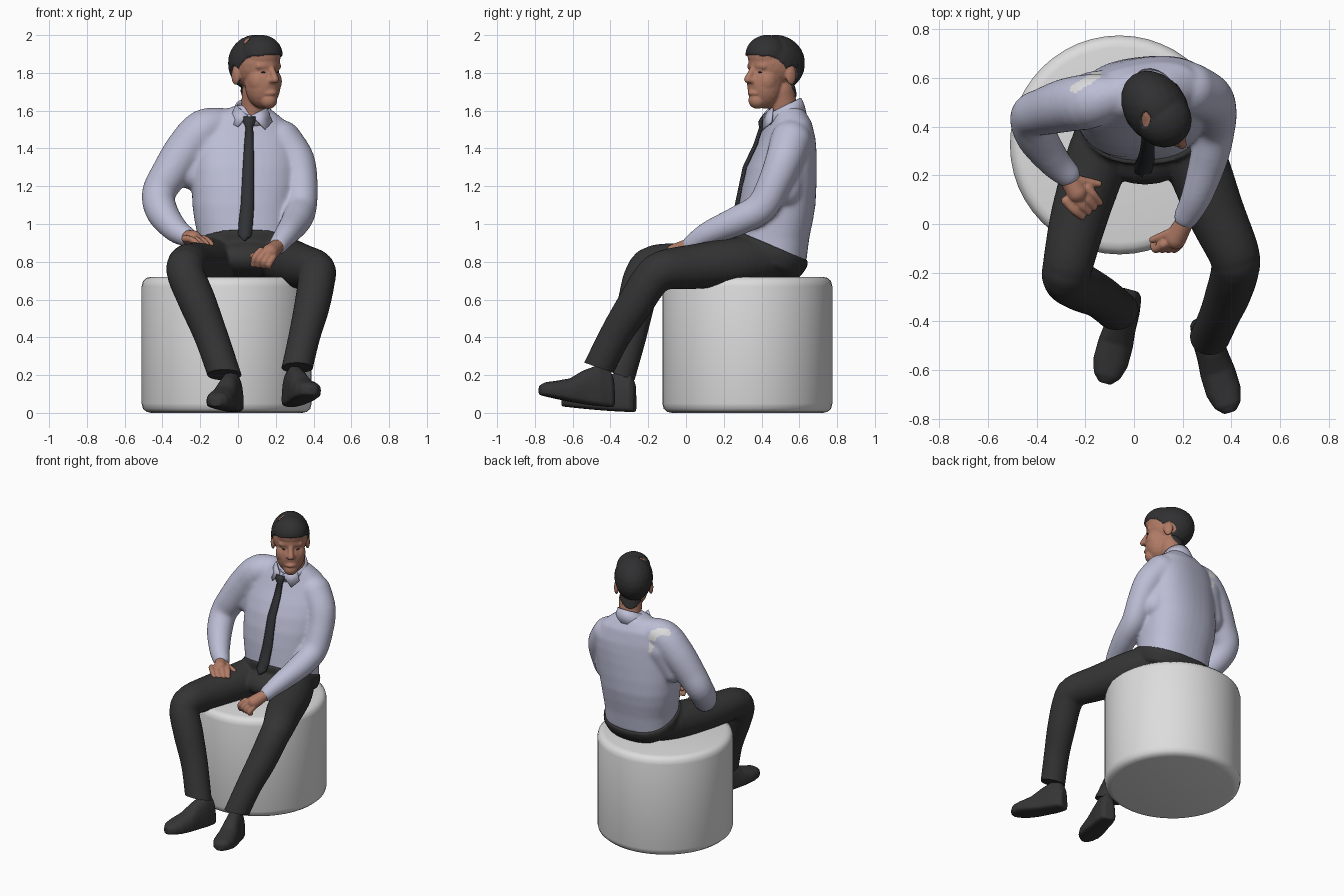
import bpy, bmesh, math
from mathutils import Vector, Matrix

ID = Matrix.Identity(4)


def material(name, rgb):
    m = bpy.data.materials.new(name)
    m.diffuse_color = (*rgb, 1)
    return m


SHIRT = material("shirt lilac", (0.50, 0.51, 0.66))
DARK = material("trouser charcoal", (0.034, 0.034, 0.035))
HAIR = material("hair black", (0.030, 0.030, 0.032))
SKIN = material("skin", (0.43, 0.195, 0.13))
WHITE = material("stool white", (0.72, 0.72, 0.72))
TIE = material("tie black", (0.030, 0.032, 0.036))
SHOE = material("shoe black", (0.036, 0.036, 0.038))


def ball(bm, c, r, M=ID):
    S = Matrix.Diagonal((*r, 1)) if isinstance(r, tuple) else Matrix.Scale(r, 4)
    bmesh.ops.create_icosphere(bm, subdivisions=3, radius=1, matrix=M @ Matrix.Translation(c) @ S)


def sweep(bm, pts, M=ID):
    """Limb: balls of varying radius along a smooth curve, later fused."""
    P = [Vector(p) for p in pts]
    for i in range(len(P) - 1):
        a, b, c, d = P[max(i - 1, 0)], P[i], P[i + 1], P[min(i + 2, len(P) - 1)]
        n = max(2, int((c - b).length / (min(b[3], c[3]) * 0.25)))
        for k in range(n + 1):
            t = k / n
            q = 0.5 * (2 * b + (c - a) * t + (2 * a - 5 * b + 4 * c - d) * t * t
                       + (3 * b - a - 3 * c + d) * t ** 3)
            ball(bm, q.to_3d(), q[3], M)


def loft(bm, rings, caps=True):
    """Skin a list of closed point rings."""
    vs = [[bm.verts.new(p) for p in ring] for ring in rings]
    n = len(vs[0])
    faces = [bm.faces.new((a[i], a[(i + 1) % n], b[(i + 1) % n], b[i]))
             for a, b in zip(vs, vs[1:]) for i in range(n)]
    if caps:
        faces += [bm.faces.new(vs[0]), bm.faces.new(vs[-1])]
    bmesh.ops.recalc_face_normals(bm, faces=faces)


def ring(cx, cy, z, rx, ry, tilt=0, e=0.85, n=40, yaw=0):
    out, w = [], math.radians(yaw)
    for k in range(n):
        a = 2 * math.pi * k / n
        c, s = math.cos(a), math.sin(a)
        dx, dy = rx * math.copysign(abs(c) ** e, c), ry * math.copysign(abs(s) ** e, s)
        out.append((cx + dx * math.cos(w) - dy * math.sin(w),
                    cy + dx * math.sin(w) + dy * math.cos(w), z + tilt * dy))
    return out


def finish(name, bm, mats, voxel=0, smooth=0):
    me = bpy.data.meshes.new(name)
    bm.to_mesh(me)
    bm.free()
    ob = bpy.data.objects.new(name, me)
    bpy.context.collection.objects.link(ob)
    if voxel:  # fuse the overlapping volumes into one skin
        r = ob.modifiers.new("fuse", 'REMESH')
        r.mode, r.voxel_size = 'VOXEL', voxel
        s = ob.modifiers.new("soften", 'SMOOTH')
        s.factor, s.iterations = 0.5, smooth
        dg = bpy.context.evaluated_depsgraph_get()
        new = bpy.data.meshes.new_from_object(ob.evaluated_get(dg))
        ob.modifiers.clear()
        ob.data = new
    ob.data.materials.clear()
    for m in mats:
        ob.data.materials.append(m)
    ob.data.polygons.foreach_set("use_smooth", [True] * len(ob.data.polygons))
    return ob


def edit(ob, fn):
    bm = bmesh.new()
    bm.from_mesh(ob.data)
    bm.normal_update()
    fn(bm)
    bm.to_mesh(ob.data)
    bm.free()


# Stool: drum with rounded rims
bm = bmesh.new()
R = 0.45
prof = [(R - 0.05, 0), (R - 0.025, 0.006), (R - 0.007, 0.022), (R, 0.05),
        (R, 0.67), (R - 0.007, 0.698), (R - 0.025, 0.715), (R - 0.05, 0.72)]
loft(bm, [ring(-0.06, 0.325, z, r, r, e=1, n=48) for r, z in prof])
finish("stool", bm, [WHITE])

# Shirt: torso turned slightly at the shoulders, armpits and both sleeves
bm = bmesh.new()
loft(bm, [ring(*r, yaw=w) for *r, w in [
    (0.045, 0.455, 0.80, 0.245, 0.182, 0), (0.040, 0.455, 0.92, 0.250, 0.197, 1),
    (0.033, 0.470, 1.02, 0.264, 0.202, 3), (0.030, 0.480, 1.10, 0.272, 0.204, 5),
    (0.035, 0.490, 1.20, 0.280, 0.197, 7), (0.040, 0.504, 1.30, 0.280, 0.182, 9),
    (0.043, 0.520, 1.38, 0.276, 0.163, 10), (0.043, 0.535, 1.45, 0.268, 0.142, 10),
    (0.035, 0.545, 1.54, 0.225, 0.112, 10), (0.050, 0.540, 1.60, 0.135, 0.085, 8),
    (0.070, 0.530, 1.63, 0.075, 0.065, 0)]])
sweep(bm, [(-0.08, 0.53, 1.53, 0.085), (-0.18, 0.505, 1.495, 0.113), (-0.27, 0.49, 1.40, 0.112),
           (-0.36, 0.465, 1.27, 0.10), (-0.42, 0.44, 1.16, 0.09), (-0.40, 0.36, 1.06, 0.085),
           (-0.33, 0.26, 0.97, 0.068), (-0.275, 0.205, 0.935, 0.055)])
sweep(bm, [(0.23, 0.555, 1.44, 0.11), (0.305, 0.52, 1.34, 0.10), (0.333, 0.47, 1.22, 0.09),
           (0.333, 0.40, 1.09, 0.085), (0.31, 0.28, 1.02, 0.08), (0.26, 0.12, 0.95, 0.065),
           (0.215, 0.03, 0.89, 0.052)])
sweep(bm, [(-0.16, 0.51, 1.42, 0.12), (-0.24, 0.49, 1.27, 0.09)])
sweep(bm, [(0.20, 0.55, 1.38, 0.115), (0.25, 0.515, 1.18, 0.10)])
shirt = finish("shirt", bm, [SHIRT, WHITE], 0.0095, 14)
# Pale strip on the back of the shoulder
A, B = Vector((-0.245, 0.555)), Vector((-0.15, 0.615))
for p in shirt.data.polygons:
    c = p.center.to_2d()
    t = min(1, max(0, (c - A).dot(B - A) / (B - A).length_squared))
    if (c - A.lerp(B, t)).length < 0.017 and p.center.z > 1.36 and p.normal.z > 0.05:
        p.material_index = 1

# Collar: band round the neck and two flaps
bm = bmesh.new()
loft(bm, [ring(0.065, 0.530, 1.55, 0.108, 0.104, 0.3, 1), ring(0.072, 0.522, 1.59, 0.098, 0.10, 0.4, 1),
          ring(0.078, 0.515, 1.622, 0.088, 0.09, 0.5, 1)], caps=False)
for flap in ([(0.05, 0.408, 1.575), (-0.01, 0.455, 1.63), (-0.05, 0.45, 1.535), (0.0, 0.402, 1.515)],
             [(0.07, 0.408, 1.575), (0.152, 0.46, 1.615), (0.18, 0.452, 1.54), (0.145, 0.408, 1.50)]):
    bm.faces.new([bm.verts.new(p) for p in flap])
collar = finish("collar", bm, [SHIRT])
sol = collar.modifiers.new("thickness", 'SOLIDIFY')
sol.thickness, sol.offset = 0.010, 0

# Tie: knot and hanging blade
bm = bmesh.new()
rows = [(0.06, 0.405, 1.565, 0.030), (0.06, 0.390, 1.54, 0.031), (0.06, 0.395, 1.51, 0.018),
        (0.058, 0.365, 1.42, 0.023), (0.055, 0.308, 1.30, 0.028), (0.05, 0.266, 1.10, 0.034),
        (0.04, 0.240, 0.99, 0.037), (0.037, 0.212, 0.94, 0.035), (0.035, 0.195, 0.912, 0.006)]
prev = None
for x, y, z, w in rows:
    cur = [bm.verts.new((x + s * w, y + abs(s) * 0.006, z)) for s in (-1, 0, 1)]
    if prev:
        for i in (0, 1):
            bm.faces.new((prev[i], cur[i], cur[i + 1], prev[i + 1]))
    prev = cur
tie = finish("tie", bm, [TIE])
sol = tie.modifiers.new("thickness", 'SOLIDIFY')
sol.thickness, sol.offset = 0.016, 0

# Trousers: seat, lap and two bent legs
bm = bmesh.new()
loft(bm, [ring(*r, -0.42) for r in [
    (0.045, 0.42, 0.76, 0.20, 0.145), (0.045, 0.43, 0.80, 0.255, 0.178),
    (0.043, 0.44, 0.85, 0.267, 0.198), (0.042, 0.447, 0.89, 0.262, 0.203)]])
ball(bm, (0.045, 0.34, 0.82), (0.22, 0.18, 0.105))
sweep(bm, [(-0.08, 0.46, 0.825, 0.12), (-0.14, 0.30, 0.80, 0.13), (-0.22, 0.05, 0.785, 0.12),
           (-0.27, -0.16, 0.785, 0.105), (-0.275, -0.225, 0.73, 0.10), (-0.22, -0.26, 0.60, 0.10),
           (-0.14, -0.30, 0.40, 0.09), (-0.065, -0.36, 0.18, 0.088)])
sweep(bm, [(0.16, 0.46, 0.825, 0.12), (0.25, 0.27, 0.80, 0.13), (0.335, 0.05, 0.775, 0.12),
           (0.41, -0.12, 0.755, 0.106), (0.415, -0.19, 0.70, 0.10), (0.39, -0.28, 0.56, 0.095),
           (0.35, -0.38, 0.40, 0.085), (0.305, -0.48, 0.20, 0.083)])
trousers = finish("trousers", bm, [DARK], 0.0105, 5)


def cut_hems(bm):
    bmesh.ops.bisect_plane(bm, geom=bm.verts[:] + bm.edges[:] + bm.faces[:], clear_inner=True,
                           plane_co=(0, -0.45, 0.235), plane_no=(0, 0.35, 1))
    for f in bmesh.ops.holes_fill(bm, edges=[e for e in bm.edges if e.is_boundary])["faces"]:
        f.smooth = False


edit(trousers, cut_hems)

# Shoes: lofted from heel to toe; rows are (position, half width, top height)
SHOE_ROWS = [(0.0, 0.035, 0.15), (0.05, 0.053, 0.20), (0.22, 0.063, 0.215), (0.40, 0.065, 0.18),
             (0.58, 0.073, 0.125), (0.78, 0.073, 0.095), (0.92, 0.056, 0.075), (1.0, 0.025, 0.05)]
for name, heel, toe, base, rise in (("right_shoe", (-0.015, -0.27), (-0.12, -0.655), 0.004, 0.03),
                                    ("left_shoe", (0.275, -0.385), (0.395, -0.775), 0.03, 0.065)):
    h, d = Vector(heel), Vector(toe) - Vector(heel)
    side = Vector((-d.y, d.x)).normalized()
    rings = []
    for t, w, top in SHOE_ROWS:
        zb, pts = base + rise * t ** 1.5, []
        for k in range(24):
            a = 2 * math.pi * k / 24
            c, s = math.cos(a), math.sin(a)
            e = 0.5 if s < 0 else 0.9
            q = h + d * t + side * (w * math.copysign(abs(c) ** 0.8, c))
            mid = zb + 0.035 if top > 0.06 else zb + 0.025
            z = mid + (math.copysign(abs(s) ** e, s) * ((zb + top - mid) if s > 0 else (mid - zb)))
            pts.append((q.x, q.y, z))
        rings.append(pts)
    bm = bmesh.new()
    loft(bm, rings)
    finish(name, bm, [SHOE], 0.007, 3)

# Hands: palm, four fingers and thumb
bm = bmesh.new()
sweep(bm, [(-0.285, 0.215, 0.935, 0.036), (-0.235, 0.13, 0.922, 0.044)])
for i in range(4):
    sweep(bm, [(-0.28 + 0.03 * i, 0.095 + 0.018 * i, 0.922, 0.020),
               (-0.245 + 0.026 * i, 0.055 + 0.022 * i, 0.917, 0.017),
               (-0.212 + 0.024 * i, 0.028 + 0.02 * i, 0.893, 0.014)])
sweep(bm, [(-0.235, 0.18, 0.93, 0.022), (-0.145, 0.165, 0.907, 0.014)])
finish("right_hand", bm, [SKIN], 0.005, 3)
bm = bmesh.new()
sweep(bm, [(0.215, 0.02, 0.89, 0.036), (0.17, -0.06, 0.85, 0.045)])
for i in range(4):
    sweep(bm, [(0.12 + 0.022 * i, -0.085, 0.86 - 0.012 * i, 0.018),
               (0.09 + 0.025 * i, -0.103, 0.825 - 0.012 * i, 0.017),
               (0.08 + 0.028 * i, -0.085, 0.785 - 0.004 * i, 0.015)])
sweep(bm, [(0.17, -0.03, 0.87, 0.022), (0.075, -0.065, 0.83, 0.014)])
finish("left_hand", bm, [SKIN], 0.005, 3)

# Head, turned to its left, with neck, nose, brow, lips and ears
H = Matrix.Translation((0.09, 0.475, 0)) @ Matrix.Rotation(math.radians(36), 4, 'Z')
bm = bmesh.new()
ball(bm, (0, 0, 1.85), (0.119, 0.158, 0.142), H)
ball(bm, (0, -0.055, 1.895), (0.104, 0.108, 0.097), H)
ball(bm, (0, -0.07, 1.74), (0.096, 0.095, 0.13), H)
ball(bm, (0, -0.12, 1.655), (0.048, 0.048, 0.046), H)
sweep(bm, [(0, -0.148, 1.825, 0.015), (0, -0.182, 1.765, 0.021)], H)
sweep(bm, [(-0.06, -0.120, 1.835, 0.02), (0, -0.140, 1.84, 0.018), (0.06, -0.120, 1.835, 0.02)], H)
sweep(bm, [(-0.03, -0.148, 1.692, 0.012), (0, -0.161, 1.694, 0.015), (0.03, -0.148, 1.692, 0.012)], H)
for s in (-1, 1):
    ball(bm, (s * 0.043, -0.085, 1.755), (0.056, 0.062, 0.07), H)
    ball(bm, (s * 0.114, 0.018, 1.785), (0.016, 0.032, 0.05), H)
    ball(bm, (s * 0.016, -0.163, 1.76), 0.016, H)
sweep(bm, [(0.08, 0.535, 1.52, 0.076), (0.10, 0.495, 1.70, 0.078)])
head = finish("head", bm, [SKIN, HAIR], 0.0058, 7)
HAIRLINE = [(-0.3, 1.895), (-0.11, 1.89), (-0.07, 1.875), (-0.03, 1.84), (0.0, 1.80), (0.05, 1.71), (0.1, 1.66), (0.4, 1.66)]


def grow_hair(bm):
    inv = H.inverted()
    for f in bm.faces:
        w = f.calc_center_median()
        c = inv @ w
        line = next(a[1] + (b[1] - a[1]) * (c.y - a[0]) / (b[0] - a[0])
                    for a, b in zip(HAIRLINE, HAIRLINE[1:]) if c.y <= b[0])
        ear = abs(c.x) > 0.09 and math.hypot(c.y - 0.018, c.z - 1.785) < 0.05
        crown_gap = w.z > 1.95 and math.hypot((w.x - 0.05) / 0.016, (w.y - 0.43) / 0.03) < 1
        f.material_index = int(c.z > line and not ear and not crown_gap)
    for v in bm.verts:
        if all(f.material_index for f in v.link_faces):
            v.co += v.normal * 0.010


edit(head, grow_hair)

# Eyes: thin dark slits under the brow
bm = bmesh.new()
for s in (-1, 1):
    ball(bm, (s * 0.043, -0.136, 1.803), (0.015, 0.009, 0.004), H)
finish("eyes", bm, [HAIR])
